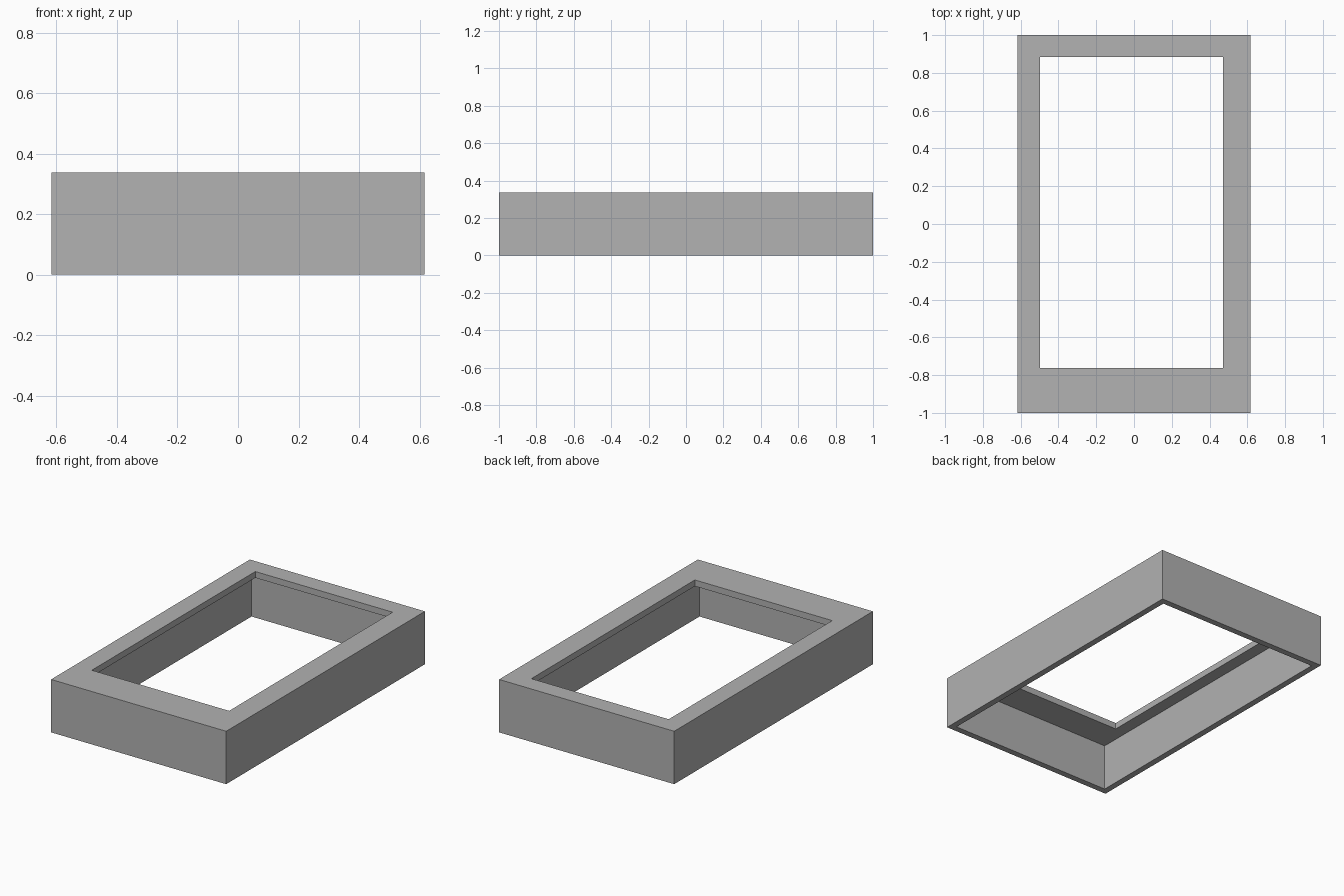
import bpy
import bmesh

cube = bpy.data.objects.get("Cube")
if cube:
    bpy.data.objects.remove(cube, do_unlink=True)

# Overall dimensions
HALF_X, HALF_Y, HEIGHT = 0.617, 1.0, 0.337
WALL = 0.04
SHELF = HEIGHT - WALL

# Rectangles as x min, x max, y min, y max
outer = (-HALF_X, HALF_X, -HALF_Y, HALF_Y)
inner = (-HALF_X + WALL, HALF_X - WALL, -HALF_Y + WALL, HALF_Y - WALL)
opening = (-0.497, 0.471, -0.762, 0.884)

# Single grey material
grey = bpy.data.materials.new("plain_grey")
grey.use_nodes = True
colour = (0.445, 0.445, 0.445, 1)
grey.diffuse_color = colour
grey.node_tree.nodes["Principled BSDF"].inputs["Base Color"].default_value = colour


def add_ring(bm, rect, z):
    x0, x1, y0, y1 = rect
    return [bm.verts.new((x, y, z)) for x, y in ((x0, y0), (x1, y0), (x1, y1), (x0, y1))]


# Hollow bezel: walls, top rim with an off-centre opening, open underside
bm = bmesh.new()
profile = [(outer, 0), (outer, HEIGHT), (opening, HEIGHT),
           (opening, SHELF), (inner, SHELF), (inner, 0)]
rings = [add_ring(bm, rect, z) for rect, z in profile]
for a, b in zip(rings, rings[1:] + rings[:1]):
    for i in range(4):
        j = (i + 1) % 4
        bm.faces.new((a[i], a[j], b[j], b[i]))
bmesh.ops.recalc_face_normals(bm, faces=bm.faces)

mesh = bpy.data.meshes.new("bezel_frame")
bm.to_mesh(mesh)
bm.free()
mesh.materials.append(grey)
frame = bpy.data.objects.new("bezel_frame", mesh)
bpy.context.collection.objects.link(frame)
